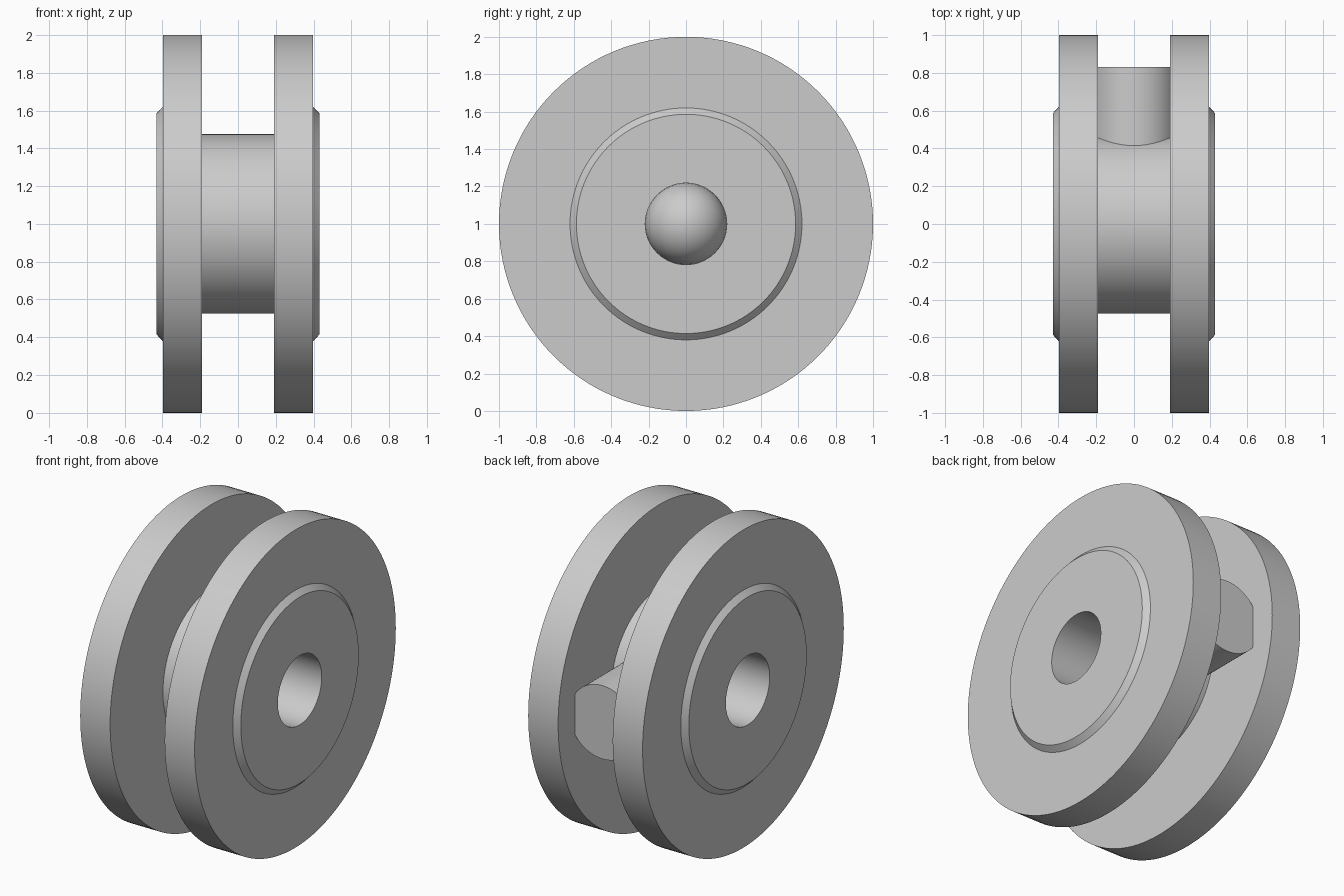
import bpy, bmesh, math
from mathutils import Matrix, Vector

if "Cube" in bpy.data.objects:
    bpy.data.objects.remove(bpy.data.objects["Cube"], do_unlink=True)

AXIS_Z = 1.0      # height of the wheel axis
GAP = 0.19        # half width of the groove
BORE = 0.218

grey = bpy.data.materials.new("plain grey")
grey.use_nodes = True
colour = (0.6, 0.6, 0.6, 1)
grey.diffuse_color = colour
grey.node_tree.nodes["Principled BSDF"].inputs["Base Color"].default_value = colour


def finish(name, bm):
    """Turn the bmesh into a smooth-shaded object with crisp edges."""
    bmesh.ops.recalc_face_normals(bm, faces=bm.faces)
    mesh = bpy.data.meshes.new(name)
    bm.to_mesh(mesh)
    bm.free()
    mesh.materials.append(grey)
    obj = bpy.data.objects.new(name, mesh)
    obj.location.z = AXIS_Z
    bpy.context.collection.objects.link(obj)
    bpy.ops.object.select_all(action="DESELECT")
    obj.select_set(True)
    bpy.context.view_layer.objects.active = obj
    bpy.ops.object.shade_smooth_by_angle(angle=math.radians(30))
    return obj


# Grooved wheel: half profile (x, radius) mirrored, then spun about x
half = [(GAP, 0.475), (GAP, 1.0), (0.398, 1.0), (0.398, 0.62), (0.43, 0.586), (0.43, BORE)]
profile = half + [(-x, r) for x, r in reversed(half)]
bm = bmesh.new()
verts = [bm.verts.new((x, 0, r)) for x, r in profile]
edges = [bm.edges.new((v, verts[(i + 1) % len(verts)])) for i, v in enumerate(verts)]
bmesh.ops.spin(bm, geom=verts + edges, cent=(0, 0, 0), axis=(1, 0, 0),
               angle=math.tau, steps=128, use_merge=True)
bmesh.ops.remove_doubles(bm, verts=bm.verts, dist=1e-5)
finish("grooved_wheel", bm)

# Ball seated in the middle of the bore
bm = bmesh.new()
bmesh.ops.create_uvsphere(bm, u_segments=64, v_segments=32, radius=BORE)
finish("bore_ball", bm)

# Round peg at the back of the groove, trimmed flat by the two flanges
inner, outer = 0.3, 0.83
bm = bmesh.new()
bmesh.ops.create_cone(bm, cap_ends=True, segments=96, radius1=0.231, radius2=0.231,
                      depth=outer - inner,
                      matrix=Matrix.Translation((0, (inner + outer) / 2, 0))
                      @ Matrix.Rotation(math.pi / 2, 4, "X"))
for side in (-1, 1):
    cut = bmesh.ops.bisect_plane(bm, geom=bm.verts[:] + bm.edges[:] + bm.faces[:],
                                 plane_co=(side * GAP, 0, 0),
                                 plane_no=Vector((side, 0, 0)), clear_outer=True)
    rim = [e for e in cut["geom_cut"] if isinstance(e, bmesh.types.BMEdge)]
    bmesh.ops.holes_fill(bm, edges=rim)
finish("groove_peg", bm)
